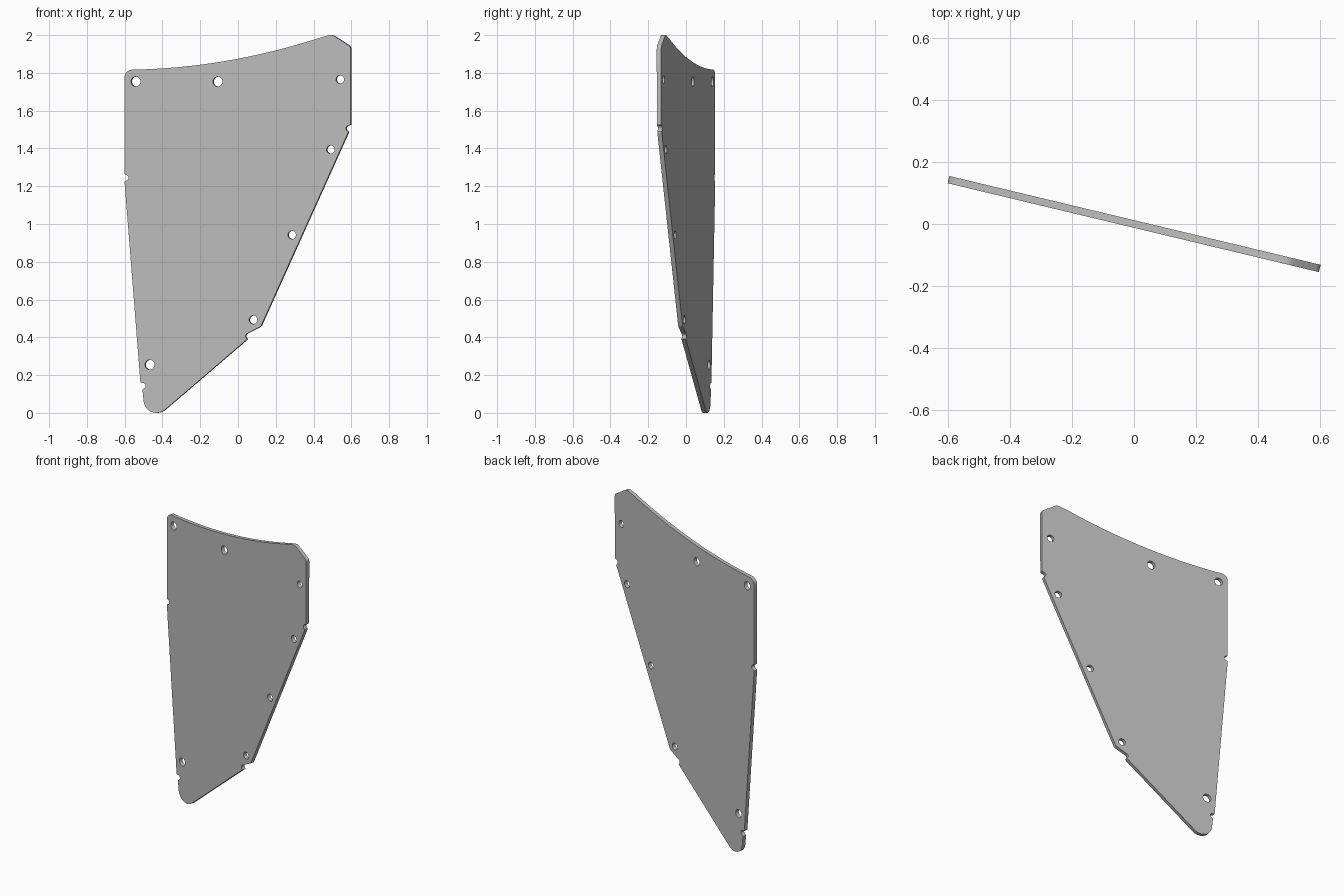
import bpy, bmesh
from math import cos, sin, pi, radians

cube = bpy.data.objects.get("Cube")
if cube:
    bpy.data.objects.remove(cube)

ANGLE = radians(13.45)
THICK = 0.024


def arc(cx, cz, r, start, end, n=8):
    """Points on an arc, angles in degrees."""
    steps = [radians(start + (end - start) * i / n) for i in range(n + 1)]
    return [(cx + r * cos(a), cz + r * sin(a)) for a in steps]


# Outline, counter-clockwise from the rounded bottom tip
outline = arc(-0.432, 0.068, 0.068, 188, 310, 14)
outline += arc(0.055, 0.406, 0.016, 250, 115)          # lower edge notch
outline += [(0.117, 0.456), (0.122, 0.462)]
outline += [(0.583, 1.485)]
outline += arc(0.588, 1.506, 0.017, 250, 90)           # right edge notch
outline += [(0.595, 1.525)]
outline += arc(0.57, 1.925, 0.026, 0, 55, 5)
outline += arc(0.49, 1.96, 0.04, 55, 108, 6)

# Concave top edge
for i in range(25):
    t = 1.0 - i / 24 * 0.98
    outline.append((t - 0.56, 1.817 + 0.1036 * t + 0.154 * t * (t - 0.56)))

outline += arc(-0.561, 1.777, 0.04, 90, 180)
outline += [(-0.601, 1.264)]
outline += arc(-0.597, 1.245, 0.017, 90, -90)          # left edge notch
outline += [(-0.601, 1.225), (-0.517, 0.162)]
outline += arc(-0.505, 0.143, 0.016, 115, -75)         # lower left notch
outline += [(-0.506, 0.122)]

# Bolt holes: x, z, radius
holes = [(-0.542, 1.754, 0.026), (-0.108, 1.754, 0.026), (-0.468, 0.255, 0.026),
         (0.54, 1.765, 0.022), (0.49, 1.394, 0.022),
         (0.285, 0.942, 0.022), (0.08, 0.493, 0.022)]

# Flat filled curve with holes, thickened into a plate
curve = bpy.data.curves.new("plate_profile", 'CURVE')
curve.dimensions = '2D'
curve.fill_mode = 'BOTH'
curve.extrude = THICK / 2


def add_loop(points):
    spline = curve.splines.new('POLY')
    spline.points.add(len(points) - 1)
    for p, (x, z) in zip(spline.points, points):
        p.co = (x, z, 0, 1)
    spline.use_cyclic_u = True


# Stretch widths so the turned plate keeps its frontal outline
add_loop([((x + 0.003) / cos(ANGLE), z) for x, z in outline])
for x, z, r in holes:
    add_loop(arc((x + 0.003) / cos(ANGLE), z, r, 0, 345, 23))

profile = bpy.data.objects.new("plate_profile", curve)
bpy.context.collection.objects.link(profile)
bpy.context.view_layer.update()
mesh = bpy.data.meshes.new_from_object(
    profile.evaluated_get(bpy.context.evaluated_depsgraph_get()))
bpy.data.objects.remove(profile)

bm = bmesh.new()
bm.from_mesh(mesh)
bmesh.ops.remove_doubles(bm, verts=bm.verts, dist=0.0001)
bmesh.ops.dissolve_limit(bm, angle_limit=radians(0.5), verts=bm.verts, edges=bm.edges)
bmesh.ops.triangulate(bm, faces=[f for f in bm.faces if len(f.verts) > 4])
bmesh.ops.recalc_face_normals(bm, faces=bm.faces)
bm.to_mesh(mesh)
bm.free()

plate = bpy.data.objects.new("side_plate", mesh)
bpy.context.collection.objects.link(plate)
plate.rotation_euler = (pi / 2, 0, -ANGLE)

# Grey finish
mat = bpy.data.materials.new("plain_grey")
mat.use_nodes = True
grey = (0.5, 0.5, 0.5, 1)
mat.diffuse_color = grey
mat.node_tree.nodes["Principled BSDF"].inputs["Base Color"].default_value = grey
mesh.materials.clear()
mesh.materials.append(mat)

bpy.ops.object.select_all(action='DESELECT')
plate.select_set(True)
bpy.context.view_layer.objects.active = plate
bpy.ops.object.shade_smooth_by_angle(angle=radians(30))
